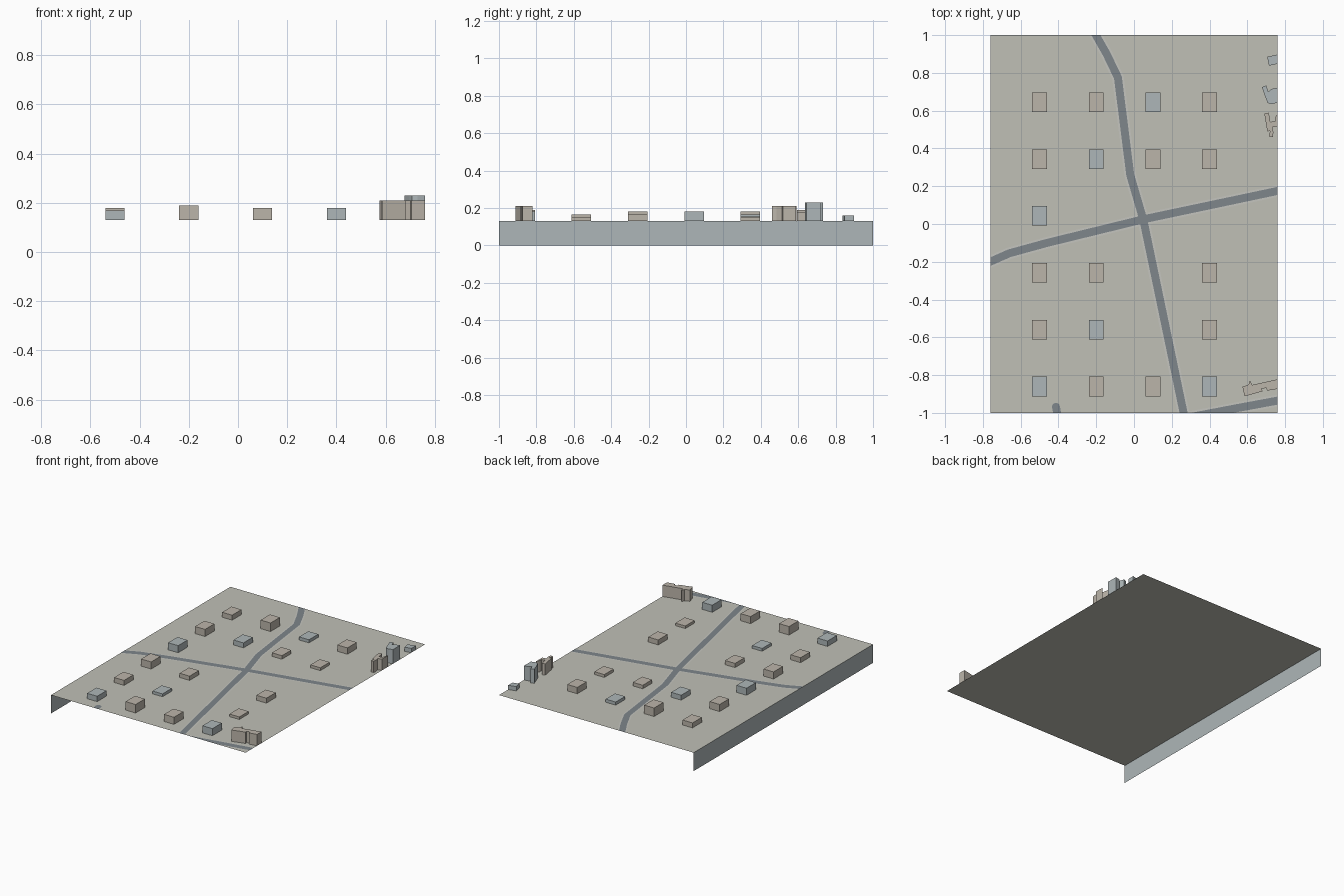
import bpy, bmesh, math
from mathutils import Vector

if "Cube" in bpy.data.objects:
    bpy.data.objects.remove(bpy.data.objects["Cube"])

W, L, G = 0.76, 1.0, 0.13   # half width, half length, ground height


def material(name, rgb):
    m = bpy.data.materials.new(name)
    m.diffuse_color = (*rgb, 1)
    m.use_nodes = True
    m.node_tree.nodes["Principled BSDF"].inputs["Base Color"].default_value = m.diffuse_color
    return m


GROUND = material("ground", (0.53, 0.53, 0.47))
PAVE = material("pavement", (0.56, 0.56, 0.52))
ASPHALT = material("asphalt", (0.21, 0.24, 0.26))
STONE = material("stone", (0.50, 0.46, 0.40))
SLATE = material("slate", (0.42, 0.47, 0.48))


def make(name, bm, mat):
    me = bpy.data.meshes.new(name)
    bm.to_mesh(me)
    bm.free()
    me.materials.append(mat)
    ob = bpy.data.objects.new(name, me)
    bpy.context.collection.objects.link(ob)
    return ob


def sheet(name, pts, mat):
    bm = bmesh.new()
    bm.faces.new([bm.verts.new(p) for p in pts])
    return make(name, bm, mat)


def block(name, outline, h, mat):
    """Walls and flat roof raised from a counter-clockwise footprint."""
    bm = bmesh.new()
    lo = [bm.verts.new((x, y, G)) for x, y in outline]
    hi = [bm.verts.new((x, y, G + h)) for x, y in outline]
    n = len(lo)
    for i in range(n):
        j = (i + 1) % n
        bm.faces.new((lo[i], lo[j], hi[j], hi[i]))
    bm.faces.new(hi)
    return make(name, bm, mat)


def ribbon(name, path, width, z, mat, round_start=False):
    """Mitred flat strip along a path, trimmed to the ground edges."""
    P = [Vector(p) for p in path]
    bm = bmesh.new()
    rows = []
    for i, p in enumerate(P):
        a = (p - P[i - 1]).normalized() if i else (P[1] - p).normalized()
        b = (P[i + 1] - p).normalized() if i < len(P) - 1 else a
        t = (a + b).normalized()
        n = Vector((-t.y, t.x)) * (width / 2 / t.dot(a))
        rows.append([bm.verts.new((*(p + n), z)), bm.verts.new((*(p - n), z))])
    for r, s in zip(rows, rows[1:]):
        bm.faces.new((r[0], r[1], s[1], s[0]))
    if round_start:
        d = P[0] - P[1]
        a0 = math.atan2(d.y, d.x)
        arc = [bm.verts.new((P[0].x + width / 2 * math.cos(a0 + k * math.pi / 8),
                             P[0].y + width / 2 * math.sin(a0 + k * math.pi / 8), z))
               for k in range(-3, 4)]
        bm.faces.new([rows[0][1], rows[0][0]] + arc)
    for co, no in (((W, 0, 0), (1, 0, 0)), ((-W, 0, 0), (-1, 0, 0)),
                   ((0, L, 0), (0, 1, 0)), ((0, -L, 0), (0, -1, 0))):
        bmesh.ops.bisect_plane(bm, geom=bm.verts[:] + bm.edges[:] + bm.faces[:],
                               plane_co=co, plane_no=no, clear_outer=True)
    bmesh.ops.recalc_face_normals(bm, faces=bm.faces[:])
    bm.normal_update()
    for f in bm.faces:
        if f.normal.z < 0:
            f.normal_flip()
    return make(name, bm, mat)


# Ground sheet and the single skirt wall on the left edge
sheet("ground", [(-W, -L, G), (W, -L, G), (W, L, G), (-W, L, G)], GROUND)
sheet("left_wall", [(-W, L, 0), (-W, -L, 0), (-W, -L, G), (-W, L, G)], SLATE)

# Roads with a slightly wider pavement under each
roads = {
    "long_road": [(-0.23, 1.05), (-0.145, 0.9), (-0.085, 0.775), (-0.02, 0.26),
                  (0.05, 0.02), (0.275, -1.06)],
    "cross_road": [(-0.83, -0.23), (-0.66, -0.155), (-0.46, -0.1), (0.05, 0.025),
                   (0.5, 0.12), (0.83, 0.19)],
    "corner_road": [(0.2, -1.041), (0.56, -0.972), (0.83, -0.922)],
    "road_stub": [(-0.413, -0.968), (-0.398, -1.05)],
}
for name, path in roads.items():
    stub = name == "road_stub"
    if not stub:
        ribbon(name + "_pavement", path, 0.062, G + 0.0004, PAVE)
    ribbon(name, path, 0.042, G + 0.0008, ASPHALT, stub)

# Regular grid of small box houses; 0 marks an empty plot
xs = (-0.5, -0.2, 0.1, 0.4)
heights = {
    0.645: (0.035, 0.06, 0.022, 0.045),
    0.343: (0.05, 0.035, 0.025, 0.02),
    0.043: (0.05, 0, 0, 0),
    -0.258: (0.05, 0.03, 0, 0.035),
    -0.56: (0.035, 0.02, 0, 0.018),
    -0.86: (0.038, 0.06, 0.05, 0.05),
}
for r, (y, row) in enumerate(heights.items()):
    for c, (x, h) in enumerate(zip(xs, row)):
        if h:
            a, b = 0.039, 0.052
            block(f"house_{r}_{c}", [(x - a, y - b), (x + a, y - b), (x + a, y + b), (x - a, y + b)],
                  h, SLATE if (r + c) % 3 == 2 else STONE)

# Irregular buildings cut off by the right edge
block("edge_shed", [(0.715, 0.838), (W, 0.848), (W, 0.897), (0.705, 0.885)], 0.03, SLATE)
block("edge_tower", [(0.695, 0.672), (0.708, 0.64), (0.73, 0.635), (W, 0.643), (W, 0.722),
                     (0.725, 0.714), (0.711, 0.7), (0.70, 0.733), (0.677, 0.725)], 0.10, SLATE)
block("edge_terrace", [(0.706, 0.49), (0.72, 0.492), (0.714, 0.463), (0.735, 0.46), (0.738, 0.485),
                       (0.732, 0.512), (W, 0.518), (W, 0.585), (0.748, 0.565), (0.748, 0.545),
                       (0.722, 0.54), (0.713, 0.59), (0.69, 0.585)], 0.08, STONE)
block("corner_hall", [(0.586, -0.912), (0.68, -0.886), (0.676, -0.872), (0.70, -0.868),
                      (0.705, -0.882), (W, -0.873), (W, -0.822), (0.625, -0.852),
                      (0.614, -0.828), (0.606, -0.85), (0.574, -0.862)], 0.08, STONE)
